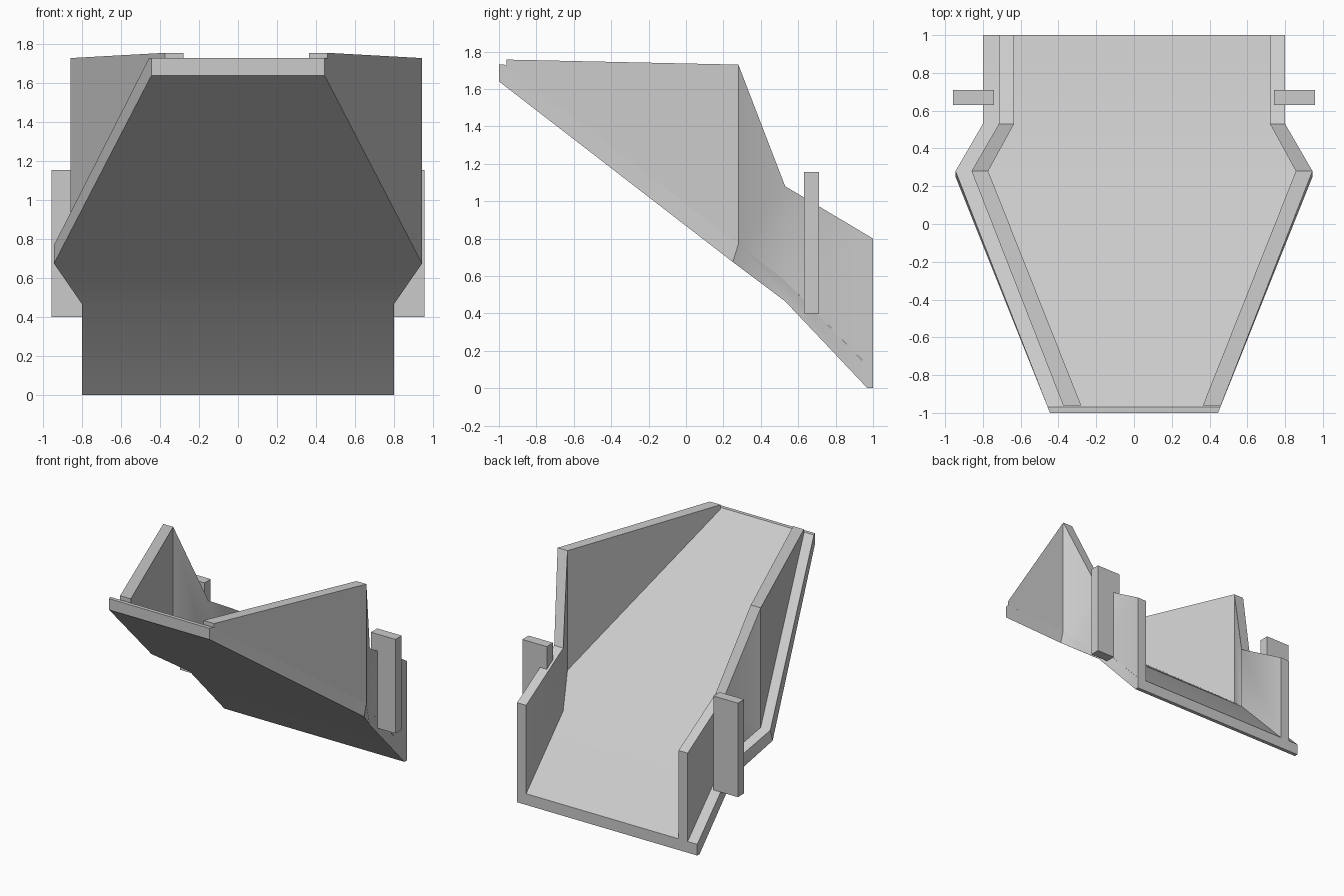
import bpy, bmesh, math

cube = bpy.data.objects.get("Cube")
if cube:
    bpy.data.objects.remove(cube, do_unlink=True)

grey = bpy.data.materials.new("plain_grey")
grey.use_nodes = True
grey.diffuse_color = (0.6, 0.6, 0.6, 1)
grey.node_tree.nodes["Principled BSDF"].inputs["Base Color"].default_value = (0.6, 0.6, 0.6, 1)


def loft(name, rings):
    """Skin four-point rings into a closed solid with capped ends."""
    bm = bmesh.new()
    loops = [[bm.verts.new(p) for p in ring] for ring in rings]
    for a, b in zip(loops, loops[1:]):
        for i in range(4):
            j = (i + 1) % 4
            bm.faces.new((a[i], a[j], b[j], b[i]))
    bm.faces.new(loops[0])
    bm.faces.new(loops[-1])
    bmesh.ops.recalc_face_normals(bm, faces=bm.faces[:])
    for f in bm.faces:
        f.smooth = True
    mesh = bpy.data.meshes.new(name)
    bm.to_mesh(mesh)
    bm.free()
    mesh.set_sharp_from_angle(angle=math.radians(31))
    mesh.materials.append(grey)
    obj = bpy.data.objects.new(name, mesh)
    bpy.context.collection.objects.link(obj)
    return obj


# Sloping floor: half width, top y, top z, bottom y, bottom z
floor = [
    (0.445, -1.0, 1.73, -1.0, 1.64),
    (0.457, -0.97, 1.73, -0.97, 1.617),
    (0.945, 0.28, 0.77, 0.25, 0.675),
    (0.80, 0.53, 0.575, 0.53, 0.465),
    (0.80, 0.97, 0.12, 0.97, 0.0),
    (0.80, 1.0, 0.09, 1.0, 0.0),
]
loft("chute_floor", [[(-w, yt, zt), (w, yt, zt), (w, yb, zb), (-w, yb, zb)]
                     for w, yt, zt, yb, zb in floor])

# Side walls: y, outer x, inner x, top z, floor z
wall = [
    (-0.96, 0.46, 0.365, 1.757, 1.722),
    (0.28, 0.945, 0.857, 1.73, 0.77),
    (0.53, 0.80, 0.72, 1.08, 0.575),
    (1.0, 0.80, 0.72, 0.80, 0.09),
]
# The right wall sits inboard and leaves a narrow ledge outside it
for name, side, inset in (("left_wall", 1, 0), ("right_wall", -1, 0.085)):
    loft(name, [[(side * (xo - inset), y, zt), (side * (xi - inset), y, zt),
                 (side * (xi - inset), y, zf), (side * (xo - inset), y, zf)]
                for y, xo, xi, zt, zf in wall])

# Upright brackets beside the rear of the walls
for name, side in (("left_bracket", 1), ("right_bracket", -1)):
    loft(name, [[(side * a, y, 0.40), (side * b, y, 0.40),
                 (side * b, y, 1.155), (side * a, y, 1.155)]
                for a, b, y in ((0.74, 0.957, 0.63), (0.74, 0.957, 0.71))])
